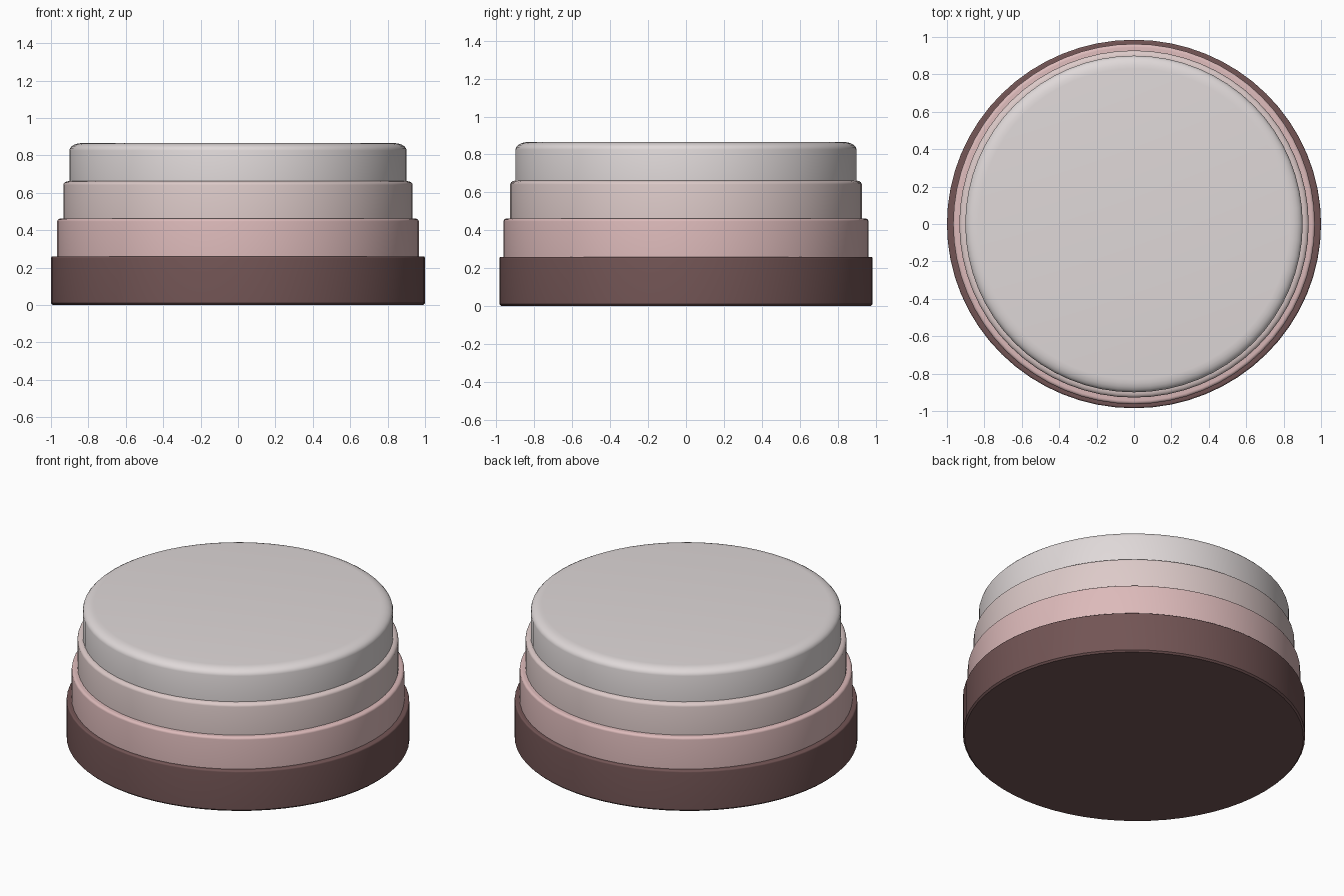
import bpy, bmesh, math

if "Cube" in bpy.data.objects:
    bpy.data.objects.remove(bpy.data.objects["Cube"])

SEGMENTS = 64
ROUND_STEPS = 5


def disc(name, rx, ry, z0, z1, round_w, round_h, foot, color):
    """Closed round layer with a rounded top rim and a small eased foot."""
    # profile as (inset from rim, height)
    profile = [(foot, z0), (0.0, z0 + foot)] if foot else [(0.0, z0)]
    for i in range(ROUND_STEPS + 1):
        a = math.pi / 2 * i / ROUND_STEPS
        profile.append((round_w * (1 - math.cos(a)), z1 - round_h * (1 - math.sin(a))))

    bm = bmesh.new()
    rings = []
    for inset, z in profile:
        rings.append([bm.verts.new(((rx - inset) * math.cos(t), (ry - inset) * math.sin(t), z))
                      for t in (2 * math.pi * k / SEGMENTS for k in range(SEGMENTS))])
    for low, high in zip(rings, rings[1:]):
        for k in range(SEGMENTS):
            n = (k + 1) % SEGMENTS
            bm.faces.new((low[k], low[n], high[n], high[k]))
    bm.faces.new(rings[0][::-1])
    bm.faces.new(rings[-1])

    mesh = bpy.data.meshes.new(name)
    bm.to_mesh(mesh)
    bm.free()
    mat = bpy.data.materials.new(name + "_colour")
    mat.diffuse_color = (*color, 1)
    mat.use_nodes = True
    mat.node_tree.nodes["Principled BSDF"].inputs["Base Color"].default_value = mat.diffuse_color
    mesh.materials.append(mat)
    obj = bpy.data.objects.new(name, mesh)
    bpy.context.collection.objects.link(obj)
    bpy.ops.object.select_all(action='DESELECT')
    obj.select_set(True)
    bpy.context.view_layer.objects.active = obj
    bpy.ops.object.shade_smooth_by_angle(angle=math.radians(35))


# dark base, then three layers stepping inward and getting paler
disc("base", 1.0, 0.985, 0.0, 0.26, 0.01, 0.01, 0.01, (0.17, 0.09, 0.09))
disc("lower_layer", 0.967, 0.963, 0.26, 0.462, 0.018, 0.015, 0, (0.72, 0.49, 0.49))
disc("middle_layer", 0.934, 0.928, 0.462, 0.662, 0.03, 0.02, 0, (0.72, 0.59, 0.58))
disc("top_layer", 0.902, 0.90, 0.662, 0.866, 0.07, 0.04, 0, (0.74, 0.69, 0.69))
